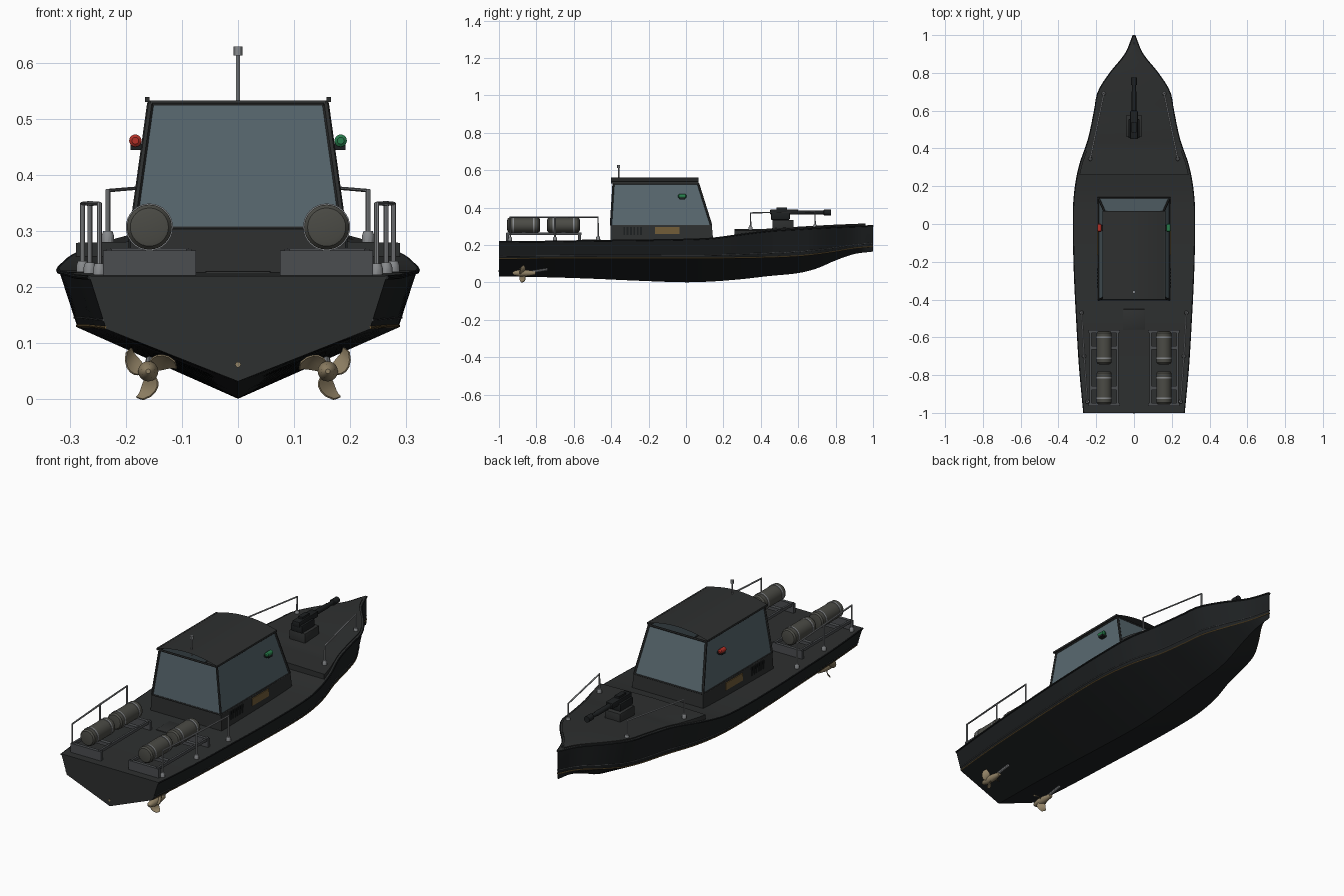
import bpy, bmesh, math
from mathutils import Vector

if "Cube" in bpy.data.objects:
    bpy.data.objects.remove(bpy.data.objects["Cube"])


def mat(name, r, g, b, a=1):
    m = bpy.data.materials.new(name)
    m.diffuse_color = (r, g, b, a)
    m.use_nodes = True
    m.node_tree.nodes["Principled BSDF"].inputs["Base Color"].default_value = m.diffuse_color
    return m


HULL = mat("hull_black", .012, .014, .015)
DECK = mat("deck_dark", .027, .029, .029)
GLASS = mat("glass", .10, .14, .16, .5)
STEEL = mat("steel", .25, .26, .27)
RACK = mat("rack_grey", .07, .075, .08)
DRUM = mat("drum_olive", .07, .07, .06)
GOLD = mat("gold", .17, .11, .04)
BRASS = mat("brass", .28, .22, .13)
SEAT = mat("seat_brown", .05, .045, .04)
RED, GREEN = mat("red", .45, .03, .02), mat("green", .02, .2, .07)


def finish(name, bm, m):
    bmesh.ops.recalc_face_normals(bm, faces=bm.faces)
    me = bpy.data.meshes.new(name)
    bm.to_mesh(me)
    bm.free()
    me.materials.append(m)
    ob = bpy.data.objects.new(name, me)
    bpy.context.collection.objects.link(ob)
    return ob


def poly(name, verts, faces, m):
    bm = bmesh.new()
    vs = [bm.verts.new(v) for v in verts]
    for f in faces:
        bm.faces.new([vs[i] for i in f])
    return finish(name, bm, m)


def box(name, x0, x1, y0, y1, z0, z1, m, bevel=0):
    bm = bmesh.new()
    bmesh.ops.create_cube(bm, size=1)
    for v in bm.verts:
        v.co = ((x0 + x1) / 2 + v.co.x * (x1 - x0), (y0 + y1) / 2 + v.co.y * (y1 - y0),
                (z0 + z1) / 2 + v.co.z * (z1 - z0))
    if bevel:
        bmesh.ops.bevel(bm, geom=bm.edges[:], offset=bevel, segments=2, affect='EDGES', profile=.5)
    return finish(name, bm, m)


def lathe(name, prof, loc, m, axis='Y', n=24):
    # profile of (radius, distance along axis)
    rot = {'Y': lambda r, d, a: (r * math.cos(a), d, r * math.sin(a)),
           'Z': lambda r, d, a: (r * math.cos(a), r * math.sin(a), d)}[axis]
    bm = bmesh.new()
    rings = [[bm.verts.new(Vector(loc) + Vector(rot(r, d, 2 * math.pi * i / n))) for i in range(n)] for r, d in prof]
    for A, B in zip(rings, rings[1:]):
        for i in range(n):
            bm.faces.new((A[i], A[(i + 1) % n], B[(i + 1) % n], B[i]))
    bm.faces.new(rings[0])
    bm.faces.new(rings[-1])
    return finish(name, bm, m)


def tube(name, pts, r, m, res=2):
    cu = bpy.data.curves.new(name, 'CURVE')
    cu.dimensions, cu.bevel_depth, cu.bevel_resolution, cu.use_fill_caps = '3D', r, res, True
    sp = cu.splines.new('POLY')
    sp.points.add(len(pts) - 1)
    for p, q in zip(sp.points, pts):
        p.co = (*q, 1)
    cu.materials.append(m)
    ob = bpy.data.objects.new(name, cu)
    bpy.context.collection.objects.link(ob)
    return ob


# hull stations: y, sheer half-width, sheer z, chine half-width, chine z, keel z
ST = [(-1, .265, .22, .235, .125, .032), (-.75, .288, .222, .255, .127, .028),
      (-.5, .303, .226, .268, .128, .02), (-.25, .315, .229, .28, .128, .009),
      (0, .32, .233, .286, .128, .001), (.15, .315, .24, .28, .128, .006),
      (.3, .29, .26, .255, .13, .018), (.45, .24, .278, .21, .133, .035),
      (.6, .208, .287, .18, .14, .05), (.7, .188, .293, .155, .15, .075),
      (.8, .125, .298, .1, .164, .118), (.9, .045, .302, .037, .181, .152),
      (1, .003, .306, .002, .19, .165)]


def station(y):
    i = max(k for k in range(len(ST) - 1) if ST[k][0] <= y + 1e-6)
    a, b = ST[i], ST[i + 1]
    p, q = ST[max(i - 1, 0)], ST[min(i + 2, len(ST) - 1)]
    h = b[0] - a[0]
    t = (y - a[0]) / h
    out = []
    for k in range(1, 6):
        ma = (b[k] - p[k]) / (b[0] - p[0]) * h
        mb = (q[k] - a[k]) / (q[0] - a[0]) * h
        out.append((2*t**3 - 3*t*t + 1) * a[k] + (t**3 - 2*t*t + t) * ma + (3*t*t - 2*t**3) * b[k] + (t**3 - t*t) * mb)
    return out


N = 64
YS = [-1 + 2 * i / N for i in range(N + 1)]
verts, faces = [], []
for y in YS:
    sw, sz, cw, cz, kz = station(y)
    verts += [(-sw, y, sz), (-cw, y, cz), (0, y, kz), (cw, y, cz), (sw, y, sz)]
for i in range(N):
    faces += [(5*i + k, 5*i + (k + 1) % 5, 5*i + 5 + (k + 1) % 5, 5*i + 5 + k) for k in range(5)]
faces += [(0, 1, 2, 3, 4), tuple(5 * N + k for k in range(5))]
hull = poly("hull", verts, faces, HULL)
hull.data.materials.append(DECK)
for p in hull.data.polygons:
    if abs(p.normal.z) > .9 and p.center.z > .2 or p.normal.y < -.9:
        p.material_index = 1

# raised foredeck slab with a step at its aft end
verts, faces = [], []
FY = [.26 + .7 * i / 28 for i in range(29)]
for y in FY:
    sw, sz = station(y)[:2]
    w, top = max(sw - .01, .003), max(sz + .005, .279)
    verts += [(-w, y, sz - .02), (-w, y, top), (0, y, top + .006), (w, y, top), (w, y, sz - .02)]
for i in range(28):
    faces += [(5*i + k, 5*i + (k + 1) % 5, 5*i + 5 + (k + 1) % 5, 5*i + 5 + k) for k in range(5)]
faces += [(0, 1, 2, 3, 4), tuple(140 + k for k in range(5))]
poly("foredeck", verts, faces, DECK)

# gunwale lip, rub line and gold stripe along each side
for s in (-1, 1):
    S = [(y, station(y)) for y in YS]
    tube("gunwale", [(s * v[0], y, v[1] - .003) for y, v in S], .004, HULL)
    tube("gold_stripe", [(s * v[2], y, v[3] + .003) for y, v in S], .003, GOLD)
    tube("rub_line", [(s * (v[2] + .17 * (v[0] - v[2])), y, v[3] + .17 * (v[1] - v[3])) for y, v in S], .002, RACK)

lathe("transom_plug", [(.005, -1.003), (.005, -.99)], (0, 0, .062), BRASS)
box("deck_hatch", -.06, .06, -.56, -.45, .215, .229, DECK, .005)

# cabin: plinth, glass panels, pillars, top frame, arched roof
Q = ((0, 1, 5, 4), (1, 2, 6, 5), (2, 3, 7, 6), (3, 0, 4, 7))


def ring(w, y0, y1, z):
    return [(-w, y0, z), (w, y0, z), (w, y1, z), (-w, y1, z)]


poly("cabin_plinth", ring(.195, -.405, .147, .21) + ring(.19, -.403, .138, .305), Q + ((0, 1, 2, 3), (4, 5, 6, 7)), DECK)
lo, hi = ring(.187, -.402, .135, .305), ring(.156, -.388, .065, .528)
poly("cabin_glass", lo + hi, Q, GLASS)
for a, b in zip(lo, hi):
    tube("cabin_pillar", [a, b], .006, DECK, 1)
for k in range(4):
    tube("cabin_top_frame", [hi[k], hi[(k + 1) % 4]], .005, DECK, 1)
    tube("cabin_sill", [lo[k], lo[(k + 1) % 4]], .004, DECK, 1)
M = 16
rv = [(-.166 + .332 * i / M, y, .536 + .026 * (1 - (2 * i / M - 1) ** 2)) for y in (-.4, .068) for i in range(M + 1)]
poly("cabin_roof", rv, [(i, i + 1, i + M + 2, i + M + 1) for i in range(M)], DECK)
for s in (-1, 1):
    box("roof_edge", s * .162 - .004, s * .162 + .004, -.4, .068, .53, .539, DECK)
    box("side_panel", s * .191 - .004, s * .191 + .004, -.165, -.035, .26, .296, GOLD)
    for k in range(6):
        y = -.335 + k * .018
        box("vent_slat", s * .191 - .004, s * .191 + .004, y, y + .009, .255, .296, HULL)
    # navigation lights on brackets
    box("light_bracket", s * .178 - .014, s * .178 + .014, -.035, -.005, .444, .456, HULL)
    lathe("navigation_light", [(.006, -.022), (.011, -.018), (.011, .018), (.006, .022)], (s * .183, -.02, .461),
          GREEN if s > 0 else RED)
lathe("mast", [(.004, .53), (.004, .615)], (0, -.36, 0), STEEL, 'Z', 12)
lathe("mast_lamp", [(.008, .613), (.008, .629)], (0, -.36, 0), STEEL, 'Z', 12)

# cabin interior
box("helm_console", -.11, .11, 0, .08, .3, .4, DECK)
box("helm_bar", -.068, .068, -.01, .0, .4, .406, HULL)
box("seat_back", -.055, .055, -.365, -.33, .308, .445, SEAT, .008)
box("seat_cushion", -.055, .055, -.335, -.24, .3, .345, SEAT, .008)

# deck gun
box("gun_base", -.043, .043, .462, .575, .27, .335, DECK, .004)
box("gun_body", -.03, .03, .455, .555, .335, .372, HULL, .004)
box("gun_breech", -.02, .02, .45, .6, .362, .39, HULL, .004)
box("gun_sight", -.012, .012, .485, .54, .388, .4, HULL)
lathe("gun_barrel", [(.012, .58), (.012, .7), (.01, .705), (.01, .735), (.015, .737), (.015, .775)], (0, 0, .374), HULL, n=16)

for s in (-1, 1):
    # racks and drums
    for y in (-.955, -.57):
        box("rack_end", s * .158 - .083, s * .158 + .083, y - .008, y + .008, .218, .265, RACK)
    for x in (.088, .23):
        box("rack_rail", s * x - .005, s * x + .005, -.96, -.56, .254, .268, RACK)
    for y in (-.868, -.655):
        lathe("drum", [(.026, -.088), (.034, -.086), (.04, -.078), (.04, .078), (.034, .086), (.026, .088)],
              (s * .158, y, .307), DRUM, n=32)
        for d in (-.055, .055):
            lathe("drum_band", [(.042, d - .004), (.042, d + .004)], (s * .158, y, .307), STEEL, n=32)
        box("drum_cradle", s * .158 - .07, s * .158 + .07, y - .01, y + .01, .254, .27, RACK)
    # stern and bow rails with foot flanges
    posts = [(s * .247, -.94, .222), (s * .264, -.7, .224), (s * .277, -.47, .227)]
    tops = [(x, y, .349) for x, y, z in posts]
    tube("stern_rail", [posts[0], *tops, posts[2]], .0045, STEEL)
    tube("stern_rail_post", [posts[1], tops[1]], .0045, STEEL)
    bow = [(s * .232, .345, .28), (s * .232, .345, .372), (s * .16, .69, .378), (s * .16, .69, .29)]
    tube("bow_rail", bow, .0045, STEEL)
    for x, y, z in posts + [bow[0], bow[3]]:
        lathe("rail_foot", [(.011, 0), (.011, .012), (.008, .02)], (x, y, z), STEEL, 'Z', 12)
    # propeller, hub and shaft
    px, pz = s * .16, .05
    tube("propeller_shaft", [(px, -.87, pz), (s * .158, -.74, .07)], .007, STEEL)
    lathe("propeller_hub", [(.004, -.928), (.012, -.918), (.018, -.89), (.017, -.85), (.009, -.805)], (px, 0, pz), BRASS)
    verts, faces = [], []
    for b in range(3):
        o = len(verts)
        for i in range(7):
            t = i / 6
            r = .012 + .038 * t
            for j in range(5):
                c = (j / 4 - .5) * (.5 + math.sin(math.pi * min(t * .85 + .1, 1))) * .026
                a = b * 2 * math.pi / 3 + s * (.5 * t * t + c / r * .75) + (1.57 if s > 0 else 1.9) + .9
                verts.append((px + r * math.cos(a), -.875 + c * .8, pz + r * math.sin(a)))
        faces += [(o + 5*i + j, o + 5*i + j + 1, o + 5*i + j + 6, o + 5*i + j + 5) for i in range(6) for j in range(4)]
    bl = poly("propeller_blades", verts, faces, BRASS)
    bl.modifiers.new("thickness", 'SOLIDIFY').thickness = .003

# curves to mesh, then smooth shading with sharp edges kept
bpy.ops.object.select_all(action='SELECT')
bpy.context.view_layer.objects.active = hull
bpy.ops.object.convert(target='MESH')
bpy.ops.object.shade_smooth_by_angle(angle=math.radians(30))
